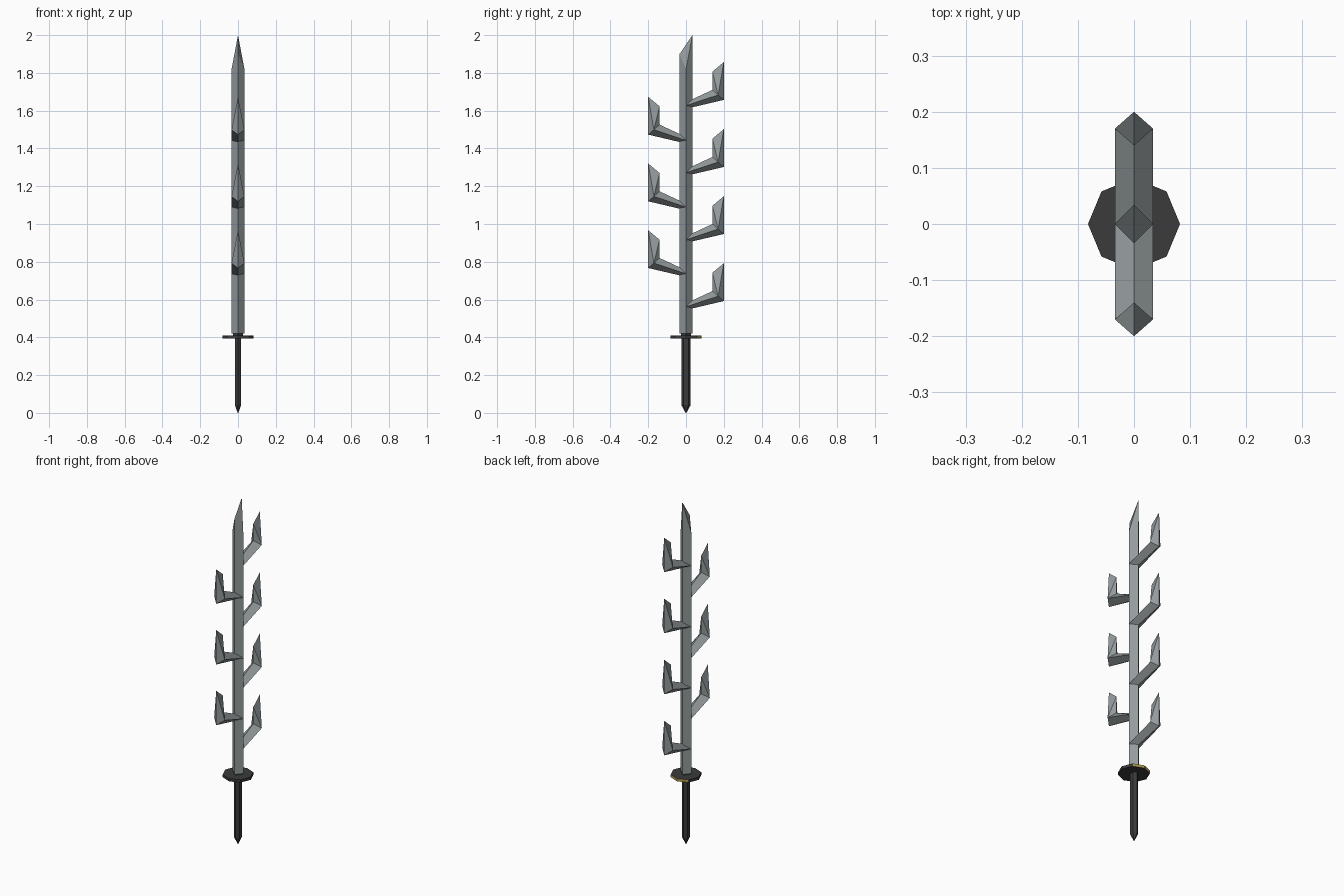
import bpy, math

if "Cube" in bpy.data.objects:
    bpy.data.objects.remove(bpy.data.objects["Cube"])

def material(name, rgb):
    m = bpy.data.materials.new(name)
    m.diffuse_color = (*rgb, 1)
    m.use_nodes = True
    m.node_tree.nodes["Principled BSDF"].inputs["Base Color"].default_value = m.diffuse_color
    return m

STEEL = material("steel grey", (0.30, 0.33, 0.34))
DARK = material("charcoal", (0.045, 0.043, 0.045))
GOLD = material("gold trim", (0.45, 0.33, 0.08))

def build(name, verts, faces, *mats):
    me = bpy.data.meshes.new(name)
    me.from_pydata(verts, [], faces)
    for m in mats:
        me.materials.append(m)
    ob = bpy.data.objects.new(name, me)
    bpy.context.collection.objects.link(ob)
    bpy.ops.object.select_all(action='DESELECT')
    bpy.context.view_layer.objects.active = ob
    bpy.ops.object.mode_set(mode='EDIT')
    bpy.ops.mesh.select_all(action='SELECT')
    bpy.ops.mesh.normals_make_consistent(inside=False)
    bpy.ops.object.mode_set(mode='OBJECT')
    return ob

def stack(name, n, rings, *mats):
    """Rings of (z, x radius, y radius), joined and capped; corners lie on +-y."""
    v = []
    for z, rx, ry in rings:
        for i in range(n):
            a = 2 * math.pi * i / n
            v.append((rx * math.sin(a), ry * math.cos(a), z))
    f = [(k * n + i, k * n + (i + 1) % n, (k + 1) * n + (i + 1) % n, (k + 1) * n + i)
         for k in range(len(rings) - 1) for i in range(n)]
    f += [tuple(range(n)), tuple(range(len(v) - n, len(v)))]
    return build(name, v, f, *mats)

W = 0.034   # half width of every diamond section
# tube of two diamond rings: 0 outer, 1 side, 2 inner, 3 side
TUBE = [(i, (i + 1) % 4, (i + 1) % 4 + 4, i + 4) for i in range(4)] + [(0, 1, 2, 3)]

# main blade with slanted chisel tip
build("blade",
      [(0, W, .42), (W, 0, .42), (0, -W, .42), (-W, 0, .42),
       (0, W, 2.0), (W, 0, 1.82), (0, -W, 1.90), (-W, 0, 1.82)],
      TUBE + [(4, 5, 6), (4, 6, 7)], STEEL)

# side prongs: tapered arm, mitred elbow, upright point
def prong(name, s, z):
    v = [(0, 0, z - .047), (W, 0, z - .03), (0, 0, z - .012), (-W, 0, z - .03),
         (0, s * .2, z), (W, s * .17, z + .026), (0, s * .14, z + .053), (-W, s * .17, z + .026),
         (0, s * .2, z + .2), (0, s * .14, z + .15)]
    f = list(TUBE[:4]) + [(0, 1, 2, 3)]
    for side in (5, 7):
        f += [(4, side, 8), (8, side, 9), (9, side, 6)]
    build(name, v, f, STEEL)

for i in range(4):
    prong(f"back_prong_{i + 1}", 1, .592 + .355 * i)
for i in range(3):
    prong(f"front_prong_{i + 1}", -1, .767 + .353 * i)

# octagonal guard with gold on the rear rim
guard = stack("guard", 8, [(.395, .082, .082), (.411, .082, .082)], DARK, GOLD)
for p in guard.data.polygons:
    if abs(p.normal.z) < .5 and p.normal.y > .8:
        p.material_index = 1

# collar between guard and blade
stack("collar", 4, [(.411, .026, .026), (.421, .026, .026)], DARK)

# handle with pointed pommel
stack("handle", 6, [(0.0, .002, .002), (.042, .0195, .025), (.396, .0195, .025)], DARK)
